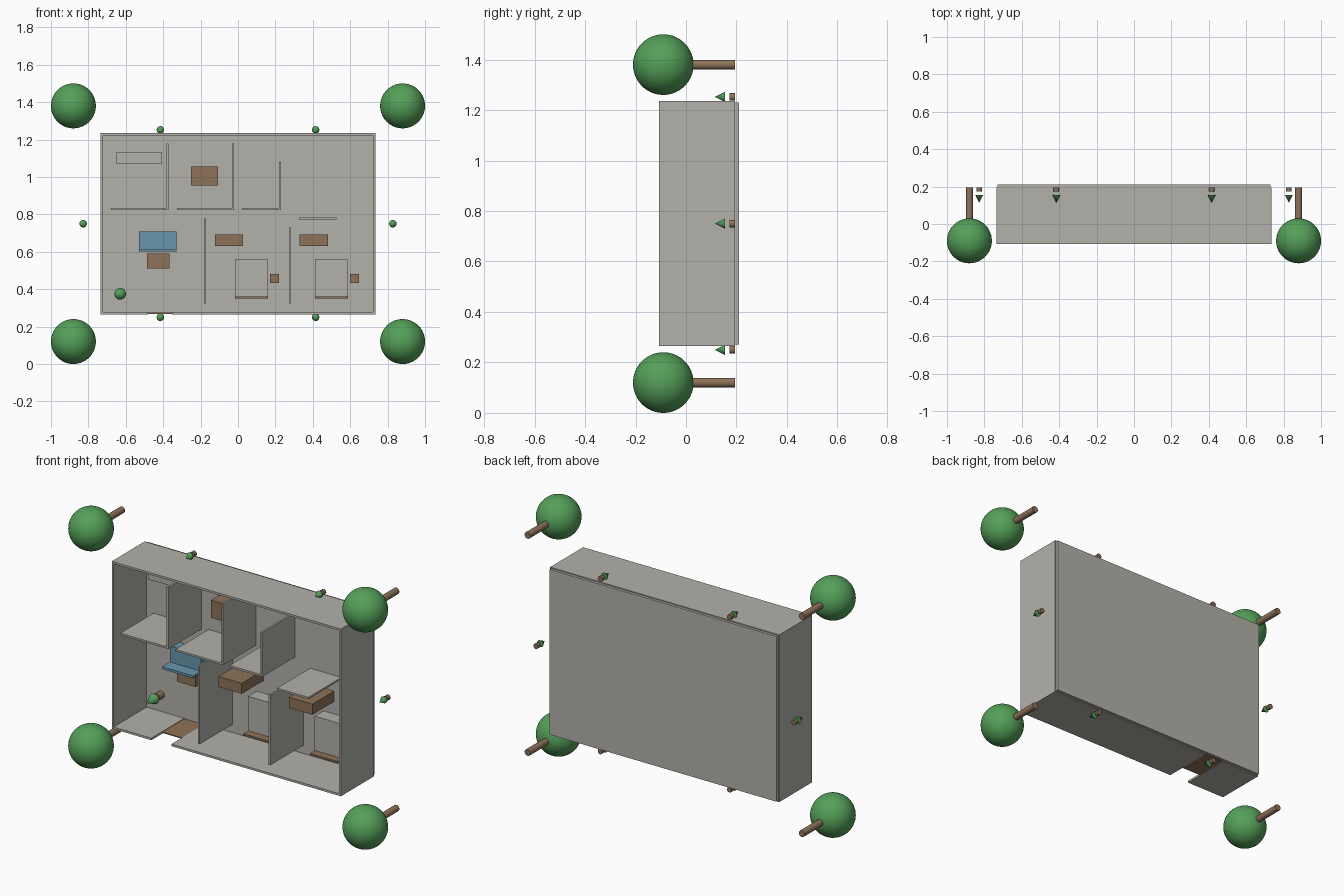
import bpy
import math

cube = bpy.data.objects.get("Cube")
if cube:
    bpy.data.objects.remove(cube, do_unlink=True)


def material(name, rgb):
    m = bpy.data.materials.new(name)
    m.use_nodes = True
    m.diffuse_color = (*rgb, 1)
    m.node_tree.nodes["Principled BSDF"].inputs["Base Color"].default_value = (*rgb, 1)
    return m


GREY = material("plaster_grey", (0.45, 0.44, 0.40))
BROWN = material("wood_brown", (0.27, 0.17, 0.10))
BLUE = material("sofa_blue", (0.14, 0.30, 0.42))
GREEN = material("leaf_green", (0.09, 0.35, 0.10))

# The plan stands upright: the floor is at the back, walls rise toward -y
FLOOR, WALL_TOP, MID = 0.195, -0.107, 0.75
T = 0.011


def box(name, x0, x1, z0, z1, top, mat, bottom=FLOOR):
    bpy.ops.mesh.primitive_cube_add(
        size=1, location=((x0 + x1) / 2, (top + bottom) / 2, (z0 + z1) / 2))
    o = bpy.context.object
    o.name = name
    o.scale = (x1 - x0, bottom - top, z1 - z0)
    bpy.ops.object.transform_apply(location=False, rotation=False, scale=True)
    o.data.materials.append(mat)
    return o


def turned(name, x, z, top, bottom, r, mat, tip=None, sides=24):
    """Cylinder, or cone if tip is 0, pointing toward -y."""
    bpy.ops.mesh.primitive_cone_add(
        vertices=sides, radius1=r, radius2=r if tip is None else tip,
        depth=bottom - top, location=(x, (top + bottom) / 2, z),
        rotation=(math.pi / 2, 0, 0))
    o = bpy.context.object
    o.name = name
    o.data.materials.append(mat)
    bpy.ops.object.shade_smooth_by_angle()


def wall_x(name, x0, x1, z, t=T):
    box(name, x0, x1, z - t / 2, z + t / 2, WALL_TOP, GREY)


def wall_z(name, x, z0, z1, t=T):
    box(name, x - t / 2, x + t / 2, z0, z1, WALL_TOP, GREY)


# Floor slab and outer walls, with a doorway in the lower one
W, H, OT = 0.729, 0.479, 0.012
box("floor_slab", -W, W, MID - H, MID + H, FLOOR, GREY, 0.21)
E = W + OT / 2
wall_x("outer_wall_top", -E, E, MID + H, OT)
wall_x("outer_wall_bottom_right", -E, -0.481, MID - H, OT)
wall_x("outer_wall_bottom_left", -0.353, E, MID - H, OT)
for side, label in ((-1, "right"), (1, "left")):
    wall_z("outer_wall_" + label, side * W, MID - H, MID + H, OT)
box("front_door", -0.481, -0.353, MID - H - 0.003, MID - H + 0.003, -0.005, BROWN)

# Inner walls
for i, (x0, x1, z1) in enumerate(((-0.679, -0.377, 1.18), (-0.326, -0.027, 1.18),
                                  (0.021, 0.225, 1.08))):
    wall_x(f"room_wall_across_{i}", x0, x1 + T / 2, 0.828)
    wall_z(f"room_wall_upright_{i}", x1, 0.828, z1)
wall_x("partition_across", 0.326, 0.527, 0.778)
wall_z("partition_living", -0.177, 0.324, 0.778)
wall_z("partition_bedroom", 0.277, 0.324, 0.73)

# Kitchen, dining and living furniture
box("kitchen_counter", -0.652, -0.406, 1.072, 1.131, 0.105, GREY)
box("dining_table", -0.251, -0.107, 0.954, 1.056, 0.11, BROWN)
box("sofa_seat", -0.529, -0.328, 0.616, 0.709, 0.13, BLUE)
box("sofa_back", -0.529, -0.328, 0.602, 0.616, 0.058, BLUE)
box("coffee_table", -0.487, -0.366, 0.511, 0.591, 0.135, BROWN)

# Bedroom sets
for i, x in enumerate((-0.016, 0.412)):
    box(f"bed_{i}", x, x + 0.176, 0.36, 0.559, 0.115, GREY)
    box(f"headboard_{i}", x, x + 0.176, 0.35, 0.36, 0.07, BROWN)
    box(f"night_table_{i}", x + 0.187, x + 0.234, 0.433, 0.482, 0.135, BROWN)
for i, x in enumerate((-0.123, 0.33)):
    box(f"wardrobe_{i}", x, x + 0.15, 0.631, 0.692, -0.005, BROWN)

# Potted plant
turned("plant_pot", -0.63, 0.375, 0.15, FLOOR, 0.022, BROWN)
turned("plant_leaves", -0.63, 0.375, 0.065, 0.13, 0.031, GREEN, 0)

# Corner trees
for x in (-0.88, 0.88):
    for z in (0.12, 1.38):
        turned("tree_trunk", x, z, -0.01, FLOOR, 0.019, BROWN)
        bpy.ops.mesh.primitive_ico_sphere_add(subdivisions=5, radius=0.12,
                                              location=(x, -0.09, z))
        crown = bpy.context.object
        crown.name = "tree_crown"
        crown.data.materials.append(GREEN)
        bpy.ops.object.shade_smooth()

# Shrubs around the walls
spots = [(x, z) for x in (-0.415, 0.415) for z in (0.25, 1.252)]
spots += [(-0.828, MID), (0.828, MID)]
for x, z in spots:
    turned("shrub_stem", x, z, 0.173, FLOOR, 0.015, BROWN)
    turned("shrub_leaves", x, z, 0.114, 0.154, 0.02, GREEN, 0)
